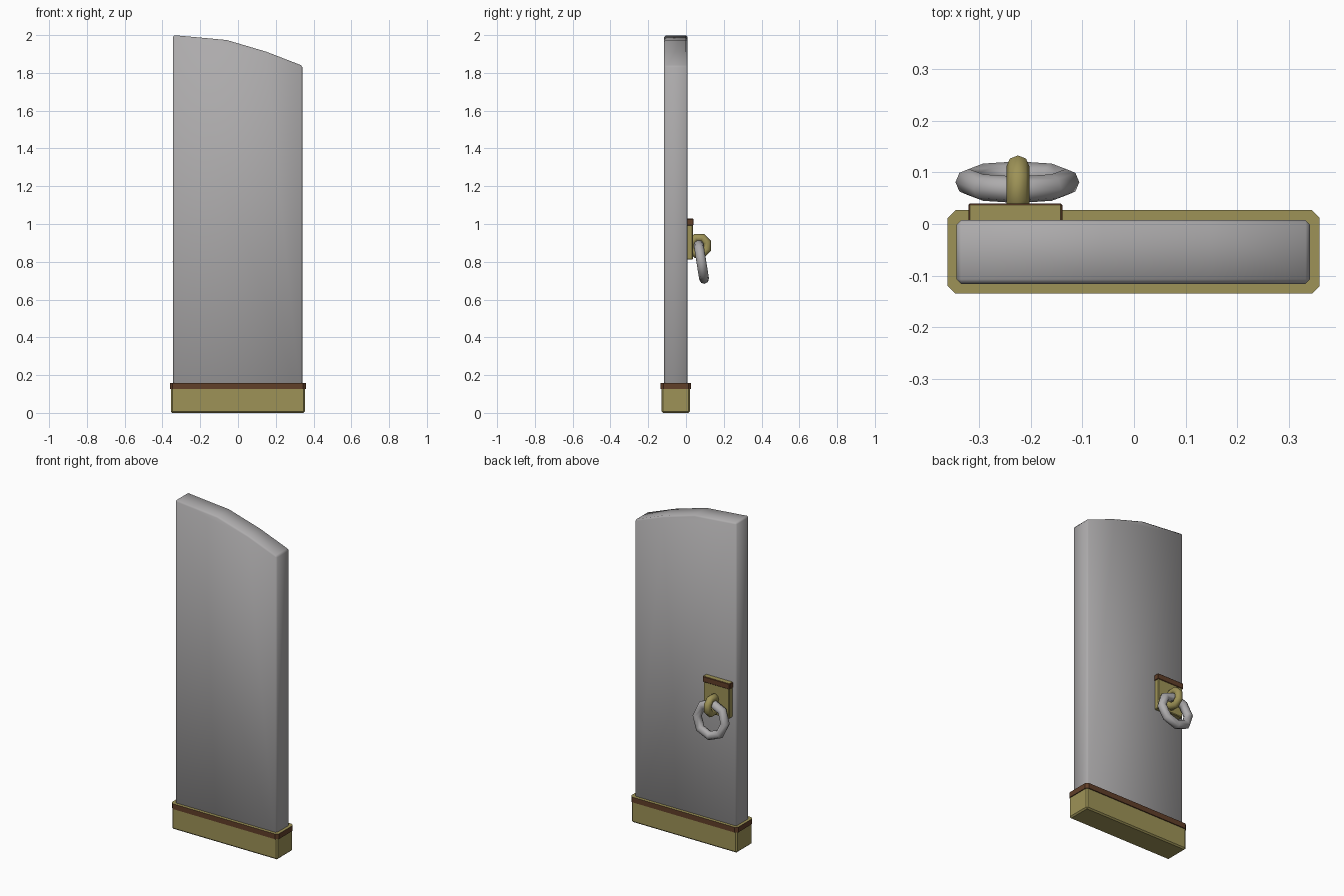
import bpy, bmesh, math
from mathutils import Matrix, Vector

if "Cube" in bpy.data.objects:
    bpy.data.objects.remove(bpy.data.objects["Cube"])


def mat(name, rgb):
    m = bpy.data.materials.new(name)
    m.diffuse_color = (*rgb, 1)
    m.use_nodes = True
    m.node_tree.nodes["Principled BSDF"].inputs["Base Color"].default_value = m.diffuse_color
    return m


STEEL = mat("grey steel", (0.42, 0.41, 0.415))
BRASS = mat("dull brass", (0.34, 0.29, 0.095))
BROWN = mat("dark brown", (0.12, 0.05, 0.022))


def finish(name, bm, mats, bevel=0.0, angle=50):
    bmesh.ops.recalc_face_normals(bm, faces=bm.faces)
    if bevel:
        edges = [e for e in bm.edges if len(e.link_faces) == 2
                 and e.calc_face_angle() > math.radians(40)]
        bmesh.ops.bevel(bm, geom=edges, offset=bevel, segments=1,
                        affect='EDGES', profile=0.5)
    me = bpy.data.meshes.new(name)
    bm.to_mesh(me)
    bm.free()
    for m in mats:
        me.materials.append(m)
    ob = bpy.data.objects.new(name, me)
    bpy.context.collection.objects.link(ob)
    bpy.ops.object.select_all(action='DESELECT')
    ob.select_set(True)
    bpy.context.view_layer.objects.active = ob
    bpy.ops.object.shade_smooth_by_angle(angle=math.radians(angle))
    return ob


def box(name, x, y, z, mats, bevel, angle=30):
    bm = bmesh.new()
    bmesh.ops.create_cube(bm, size=1)
    for v in bm.verts:
        v.co = Vector([(a + b) / 2 + c * (b - a) for (a, b), c in zip((x, y, z), v.co)])
    return finish(name, bm, mats, bevel, angle)


def ring(name, center, major, minor, rot, m, nmaj=8, nmin=8):
    bm = bmesh.new()
    rows = []
    for i in range(nmaj):
        a = 2 * math.pi * i / nmaj
        row = []
        for j in range(nmin):
            b = 2 * math.pi * j / nmin
            r = major + minor * math.cos(b)
            row.append(bm.verts.new((r * math.cos(a), minor * math.sin(b), r * math.sin(a))))
        rows.append(row)
    for i in range(nmaj):
        p, q = rows[i], rows[(i + 1) % nmaj]
        for j in range(nmin):
            k = (j + 1) % nmin
            bm.faces.new((p[j], p[k], q[k], q[j]))
    bm.transform(Matrix.Translation(center) @ rot)
    return finish(name, bm, [m], angle=60)


# door leaf with sloping curved top
profile = [(-0.344, 0.06), (0.341, 0.06), (0.341, 1.838), (0.15, 1.912),
           (-0.06, 1.974), (-0.344, 2.0)]
bm = bmesh.new()
face = bm.faces.new([bm.verts.new((x, -0.116, z)) for x, z in profile])
new = bmesh.ops.extrude_face_region(bm, geom=[face])["geom"]
bmesh.ops.translate(bm, vec=(0, 0.124, 0),
                    verts=[g for g in new if isinstance(g, bmesh.types.BMVert)])
finish("door_leaf", bm, [STEEL], 0.009)

# brass kick shoe at the foot
box("bottom_shoe", (-0.356, 0.355), (-0.13, 0.021), (0, 0.14), [BRASS], 0.008)


# trims: brown around the sides, brass on top
def trim(name, x, y, z, bevel):
    ob = box(name, x, y, z, [BROWN, BRASS], bevel)
    for p in ob.data.polygons:
        p.material_index = 1 if p.normal.z > 0.9 else 0


# octagonal band above the shoe
bm = bmesh.new()
x0, x1, y0, y1, c = -0.361, 0.36, -0.135, 0.027, 0.015
outline = [(x0 + c, y0), (x1 - c, y0), (x1, y0 + c), (x1, y1 - c),
           (x1 - c, y1), (x0 + c, y1), (x0, y1 - c), (x0, y0 + c)]
face = bm.faces.new([bm.verts.new((x, y, 0.126)) for x, y in outline])
new = bmesh.ops.extrude_face_region(bm, geom=[face])["geom"]
bmesh.ops.translate(bm, vec=(0, 0, 0.032),
                    verts=[g for g in new if isinstance(g, bmesh.types.BMVert)])
band = finish("bottom_band", bm, [BROWN, BRASS], 0, 30)
for p in band.data.polygons:
    p.material_index = 1 if p.normal.z > 0.9 else 0

# handle back plate and its top strip
box("handle_plate", (-0.317, -0.143), (0.0, 0.037), (0.812, 1.0), [BRASS], 0.004)
trim("handle_plate_strip", (-0.321, -0.139), (0.0, 0.04), (0.993, 1.028), 0.003)

# staple loop and hanging pull ring
ring("handle_staple", (-0.225, 0.07, 0.884), 0.046, 0.022,
     Matrix.Rotation(math.radians(90), 4, 'Z') @ Matrix.Rotation(math.radians(22.5), 4, 'Y'), BRASS)
ring("pull_ring", (-0.226, 0.081, 0.802), 0.094, 0.026,
     Matrix.Rotation(math.radians(9), 4, 'X'), STEEL)
